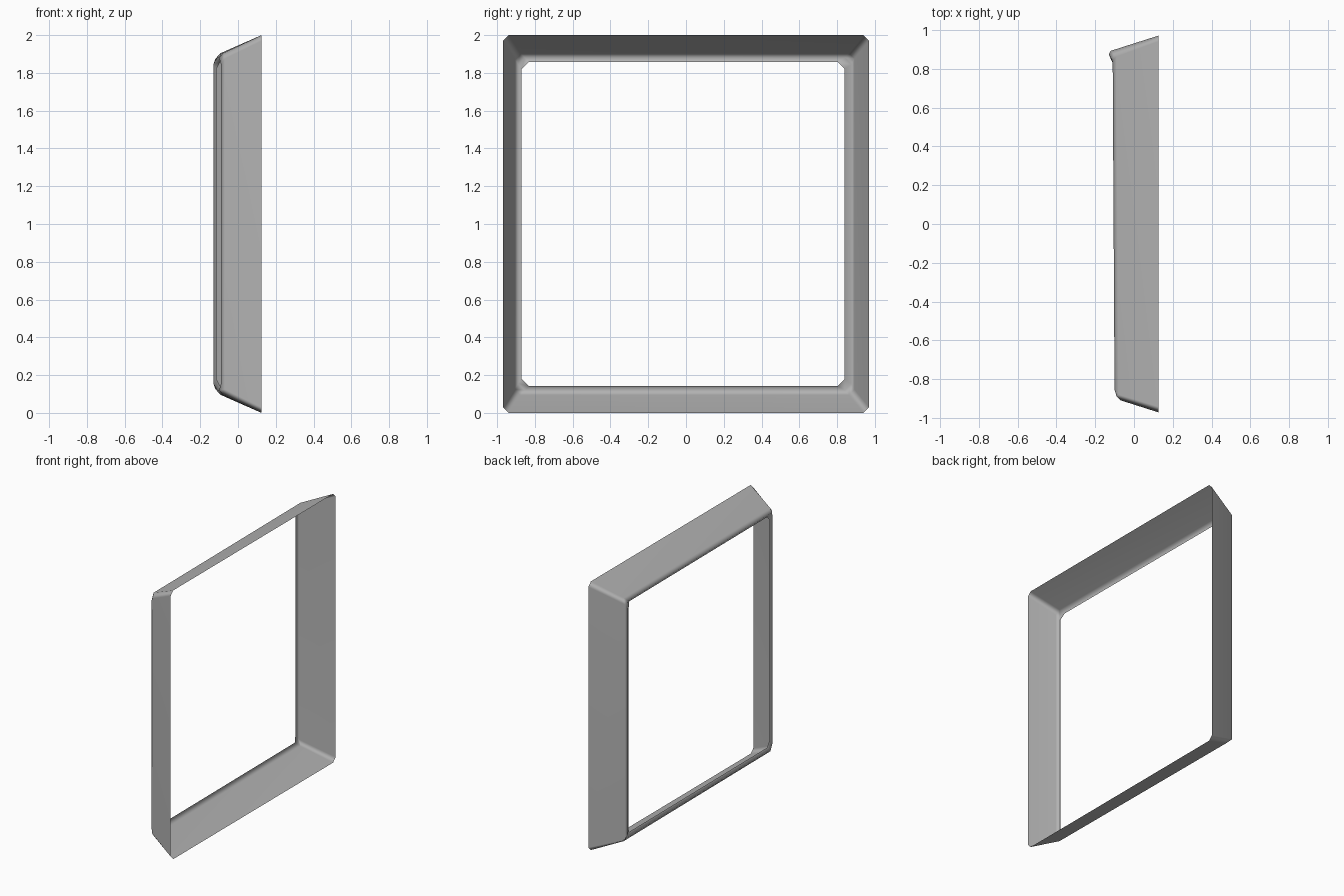
import bpy, bmesh, math

if "Cube" in bpy.data.objects:
    bpy.data.objects.remove(bpy.data.objects["Cube"], do_unlink=True)

# Single flat grey
grey = bpy.data.materials.new("mid grey")
grey.use_nodes = True
colour = (0.45, 0.45, 0.45, 1)
grey.diffuse_color = colour
grey.node_tree.nodes["Principled BSDF"].inputs["Base Color"].default_value = colour


def section(bm, near, far, top, cut):
    """Chamfered rectangle; near, far and top are (depth, distance) pairs."""
    (xn, yn), (xf, yf), (xt, h) = near, far, top
    lean = (xn - xf) * 0.12   # the horizontal sides tilt slightly
    points = [
        (xf, yf, h - cut), (xt - lean, yf - cut, h),
        (xt + lean, -yn + cut, h), (xn, -yn, h - cut),
        (xn, -yn, cut - h), (xt + lean, -yn + cut, -h),
        (xt - lean, yf - cut, -h), (xf, yf, cut - h),
    ]
    return [bm.verts.new((x, y, z + 1)) for x, y, z in points]


# Flared frame wall, rolled edge and curled inner lip
bm = bmesh.new()
rings = [
    section(bm, (0.125, 0.97), (0.125, 0.97), (0.125, 1.0), 0.03),
    section(bm, (-0.07, 0.908), (-0.12, 0.892), (-0.085, 0.905), 0.03),
    section(bm, (-0.09, 0.888), (-0.13, 0.875), (-0.105, 0.88), 0.035),
    section(bm, (-0.078, 0.87), (-0.115, 0.84), (-0.09, 0.858), 0.038),
]
for a, b in zip(rings, rings[1:]):
    for i in range(len(a)):
        j = (i + 1) % len(a)
        bm.faces.new((a[i], a[j], b[j], b[i]))
bmesh.ops.recalc_face_normals(bm, faces=bm.faces)
mesh = bpy.data.meshes.new("flared_frame")
bm.to_mesh(mesh)
bm.free()
mesh.materials.append(grey)
frame = bpy.data.objects.new("flared_frame", mesh)
bpy.context.collection.objects.link(frame)

# Smooth corners with flat-looking walls
bpy.ops.object.select_all(action="DESELECT")
frame.select_set(True)
bpy.context.view_layer.objects.active = frame
bpy.ops.object.shade_smooth_by_angle(angle=math.radians(60))
weighted = frame.modifiers.new("even_walls", "WEIGHTED_NORMAL")
weighted.keep_sharp = True
